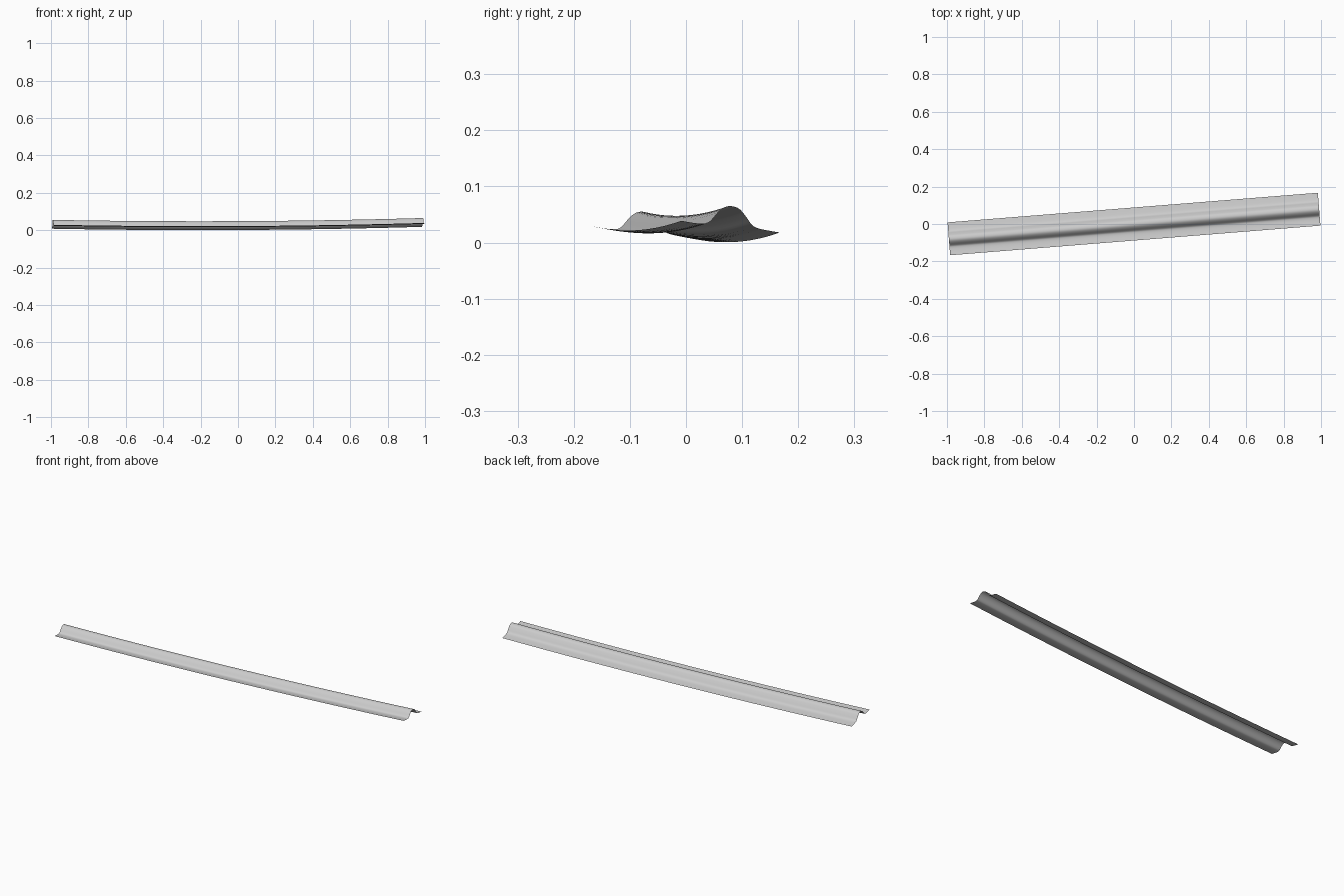
import bpy
import bmesh
from math import atan
from mathutils import Matrix, Vector

cube = bpy.data.objects.get("Cube")
if cube:
    bpy.data.objects.remove(cube, do_unlink=True)

HALF_LENGTH = 0.993
STATIONS = 40
STEPS = 4

# Cross-section (across, height): raised front flange, ridge, low rear flange
PROFILE = [Vector(p) for p in (
    (-0.088, 0.022), (-0.065, 0.018), (-0.047, 0.017), (-0.036, 0.021),
    (-0.022, 0.037), (-0.01, 0.046), (0.002, 0.048), (0.016, 0.043),
    (0.028, 0.029), (0.038, 0.015), (0.048, 0.009), (0.065, 0.005),
    (0.088, 0.001))]


def smooth_path(points, steps):
    """Catmull-Rom curve through the points."""
    padded = [2 * points[0] - points[1], *points, 2 * points[-1] - points[-2]]
    path = []
    for a, b, c, d in zip(padded, padded[1:], padded[2:], padded[3:]):
        for i in range(steps):
            t = i / steps
            path.append(0.5 * (2 * b + (c - a) * t
                               + (2 * a - 5 * b + 4 * c - d) * t ** 2
                               + (3 * b - a - 3 * c + d) * t ** 3))
    return path + [points[-1]]


def sag(x):
    """Gentle dip along the length."""
    return 0.005 * x + 0.012 * x * x


# Galvanised grey sheet
grey = bpy.data.materials.new("plain_grey")
grey.use_nodes = True
colour = (0.6, 0.6, 0.6, 1)
grey.diffuse_color = colour
grey.node_tree.nodes["Principled BSDF"].inputs["Base Color"].default_value = colour

# Sweep the section along the length
bm = bmesh.new()
section = smooth_path(PROFILE, STEPS)
rows = []
for i in range(STATIONS + 1):
    x = HALF_LENGTH * (2 * i / STATIONS - 1)
    rows.append([bm.verts.new((x, p.x, p.y + sag(x))) for p in section])
for r, s in zip(rows, rows[1:]):
    for j in range(len(section) - 1):
        bm.faces.new((r[j], s[j], s[j + 1], r[j + 1]))

# Slight turn about the vertical
bm.transform(Matrix.Rotation(atan(0.08), 4, "Z"))
mesh = bpy.data.meshes.new("ridged_strip")
bm.to_mesh(mesh)
bm.free()
mesh.materials.append(grey)
mesh.shade_smooth()
strip = bpy.data.objects.new("ridged_strip", mesh)
bpy.context.collection.objects.link(strip)
